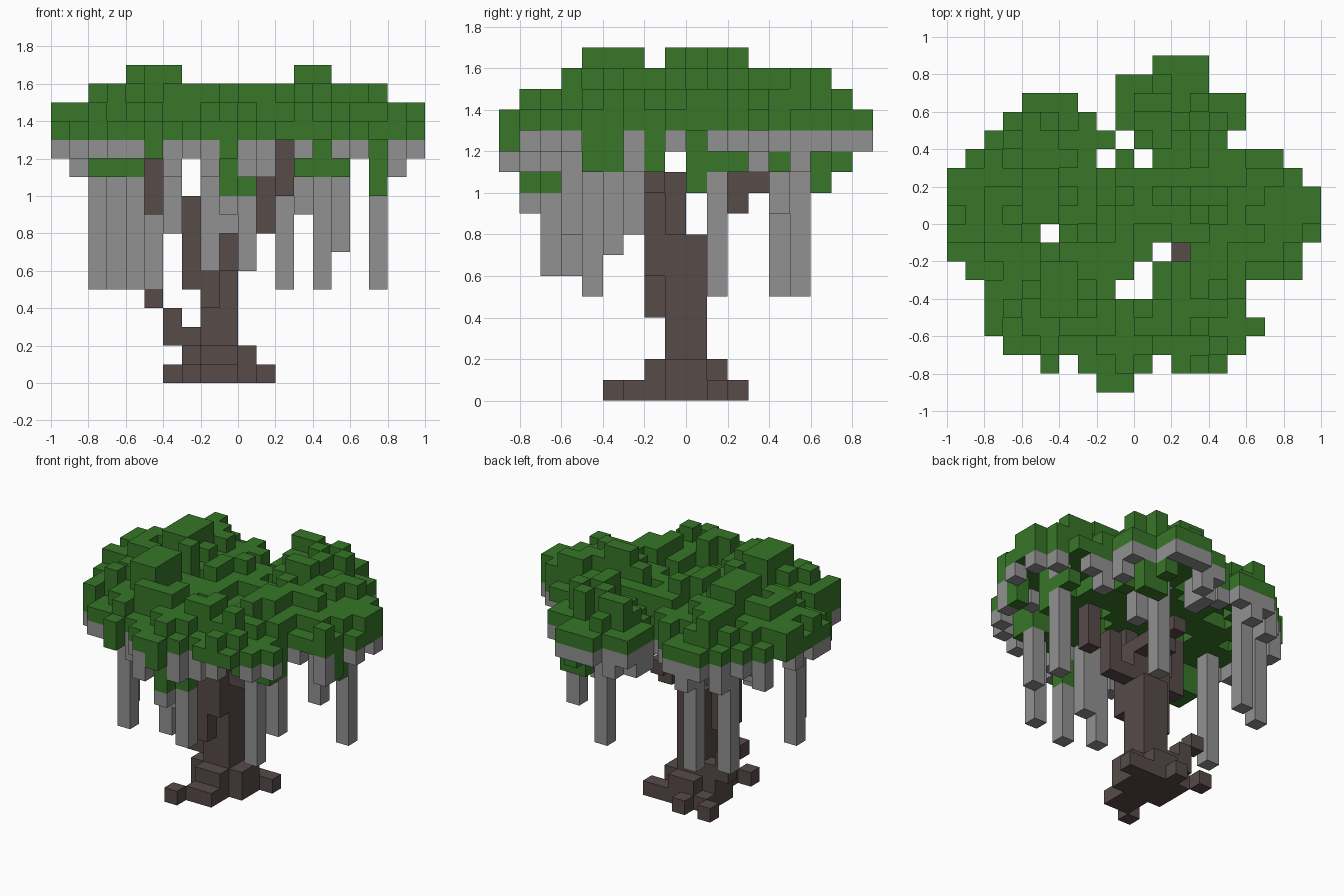
import bpy
import bmesh
import random
from mathutils import Vector

random.seed(4)
CELL = 0.1

old = bpy.data.objects.get("Cube")
if old:
    bpy.data.objects.remove(old, do_unlink=True)


def material(name, rgb):
    mat = bpy.data.materials.new(name)
    mat.use_nodes = True
    color = (*rgb, 1)
    mat.diffuse_color = color
    mat.node_tree.nodes["Principled BSDF"].inputs["Base Color"].default_value = color
    return mat


def block(cells, x0, x1, y0, y1, z0, z1):
    """Fill a box of grid cells."""
    for x in range(x0, x1):
        for y in range(y0, y1):
            for z in range(z0, z1):
                cells.add((x, y, z))


def build(name, cells, mat):
    """Skin a set of grid cells with the outer faces only."""
    bm = bmesh.new()
    verts = {}

    def corner(p):
        if p not in verts:
            verts[p] = bm.verts.new(Vector(p) * CELL)
        return verts[p]

    for cell in sorted(cells):
        for axis in range(3):
            u, v = (axis + 1) % 3, (axis + 2) % 3
            for side in (0, 1):
                beside = list(cell)
                beside[axis] += 2 * side - 1
                if tuple(beside) in cells:
                    continue
                ring = []
                for a, b in ((0, 0), (1, 0), (1, 1), (0, 1)):
                    p = list(cell)
                    p[axis] += side
                    p[u] += a
                    p[v] += b
                    ring.append(corner(tuple(p)))
                bm.faces.new(ring if side else ring[::-1])
    mesh = bpy.data.meshes.new(name)
    bm.to_mesh(mesh)
    bm.free()
    mesh.materials.append(mat)
    obj = bpy.data.objects.new(name, mesh)
    bpy.context.collection.objects.link(obj)


# Canopy outline: left and right edge of each row, from front to back
left_edge = (-2, -5, -7, -8, -8, -8, -9, -10, -10,
             -10, -10, -10, -9, -8, -7, -6, -1, 1)
right_edge = (0, 5, 6, 7, 6, 6, 9, 9, 10,
              10, 10, 9, 8, 5, 6, 6, 4, 4)
notches = {(-4, -8), (1, -8), (-2, 5), (-3, 6), (-2, 6)}
gaps = {(-1, -4), (0, -4), (0, -3), (1, -2), (-5, -1), (-2, 3), (0, 3), (-1, 4)}
plan = {(x, row - 9) for row, ends in enumerate(zip(left_edge, right_edge))
        for x in range(*ends)} - notches - gaps


def depth(x, y, holes):
    """Distance in cells to the nearest open cell."""
    return min(((x - a) ** 2 + (y - b) ** 2) ** 0.5
               for a in range(-12, 12) for b in range(-11, 11)
               if (a, b) not in plan and (a, b) not in holes)


# Leaves: a domed, bumpy shell that dips around the gaps
leaves, rim = set(), []
for x, y in sorted(plan):
    d = depth(x, y, set())
    outer = depth(x, y, gaps) < 1.3
    top = 14 if d < 1.3 else 15 if d < 2.5 else 16
    luck = random.random()
    if luck < 0.22:
        top += 1
    elif luck > 0.85 and d > 1.3:
        top -= 1
    near_side = x < -9 or x > 7 or y < -6 or y > 6
    top = min(top, 14 if y in (-9, 8) else 15 if near_side else 16)
    bottom = 13 if d < 3 else 14
    block(leaves, x, x + 1, y, y + 1, min(bottom, top - 1), top)
    if outer:
        rim.append((x, y))

# Crown tufts
for tuft in ((-6, -4, 0, 3), (-4, -3, -1, 0), (-5, -3, -5, -2), (3, 5, 1, 2)):
    block(leaves, *tuft, 14, 17)

# Low leaf clumps hanging under the canopy
for clump in ((-1, 0, -9, -8, 12, 13), (-1, 0, -8, -7, 10, 13),
              (0, 1, -7, -6, 10, 12), (7, 8, 0, 1, 10, 13),
              (7, 8, 1, 3, 11, 12), (3, 6, -5, -3, 11, 13),
              (8, 9, -2, -1, 11, 13), (3, 5, 6, 7, 10, 12),
              (3, 4, 7, 8, 11, 12), (4, 5, 4, 5, 11, 12),
              (-8, -5, -5, -3, 11, 13), (-5, -4, -8, -7, 12, 13)):
    block(leaves, *clump)

# Hanging vines: a short fringe on the rim, then the long strands
vines = set()
for x, y in rim:
    if x == 7 or y == 0 or random.random() > 0.85:
        continue
    short = (x == -10 or y in (1, 2) or (x < -4 and y < -2)
             or (x in (3, 4) and y < -6))
    low = 12 if short else random.choice((11, 11, 12))
    block(vines, x, x + 1, y, y + 1, low, 13)
for x, y, low in ((4, -5, 5), (7, 1, 5), (-8, -2, 5), (-6, -5, 5), (2, 5, 5),
                  (-5, 5, 5), (-7, 4, 5), (0, -7, 6), (-2, -6, 6), (5, -4, 7),
                  (-4, -3, 8), (3, 4, 9), (-1, -6, 8), (-1, -8, 9)):
    block(vines, x, x + 1, y, y + 1, low, 14)

# Trunk column and flared foot
trunk = set()
for part in ((-2, 0, -1, 1, 0, 8), (-3, 1, -1, 1, 0, 2), (-2, 0, -2, 2, 0, 2),
             (-3, -2, -2, 0, 5, 10), (-2, 0, -2, 0, 6, 11),
             (-2, -1, -2, -1, 4, 6)):
    block(trunk, *part)

# Root toes
for x, y in ((-3, -4), (-2, -3), (-1, -3), (1, 1), (0, 1), (-2, 2),
             (-3, 1), (-4, 2)):
    block(trunk, x, x + 1, y, y + 1, 0, 1)

# Side shoot and branches reaching into the leaves
for part in ((-4, -2, 0, 1, 2, 3), (-4, -3, 0, 1, 3, 4), (-5, -4, 0, 1, 4, 5),
             (0, 1, -1, 0, 8, 9), (1, 2, -1, 0, 8, 11), (2, 3, -2, -1, 10, 13),
             (-4, -3, -2, -1, 9, 10), (-5, -4, -2, -1, 9, 13),
             (-1, 0, 0, 4, 10, 11), (-1, 0, 2, 3, 9, 10),
             (-2, -1, -3, -2, 11, 14)):
    block(trunk, *part)

# The upright branch stays open to the sky, and no cell is filled twice
leaves -= {(2, -2, z) for z in range(13, 18)}
trunk -= leaves
vines -= leaves | trunk

build("trunk", trunk, material("bark brown", (0.095, 0.069, 0.066)))
build("leaves", leaves, material("leaf green", (0.038, 0.182, 0.021)))
build("hanging_vines", vines, material("vine grey", (0.285, 0.285, 0.285)))
